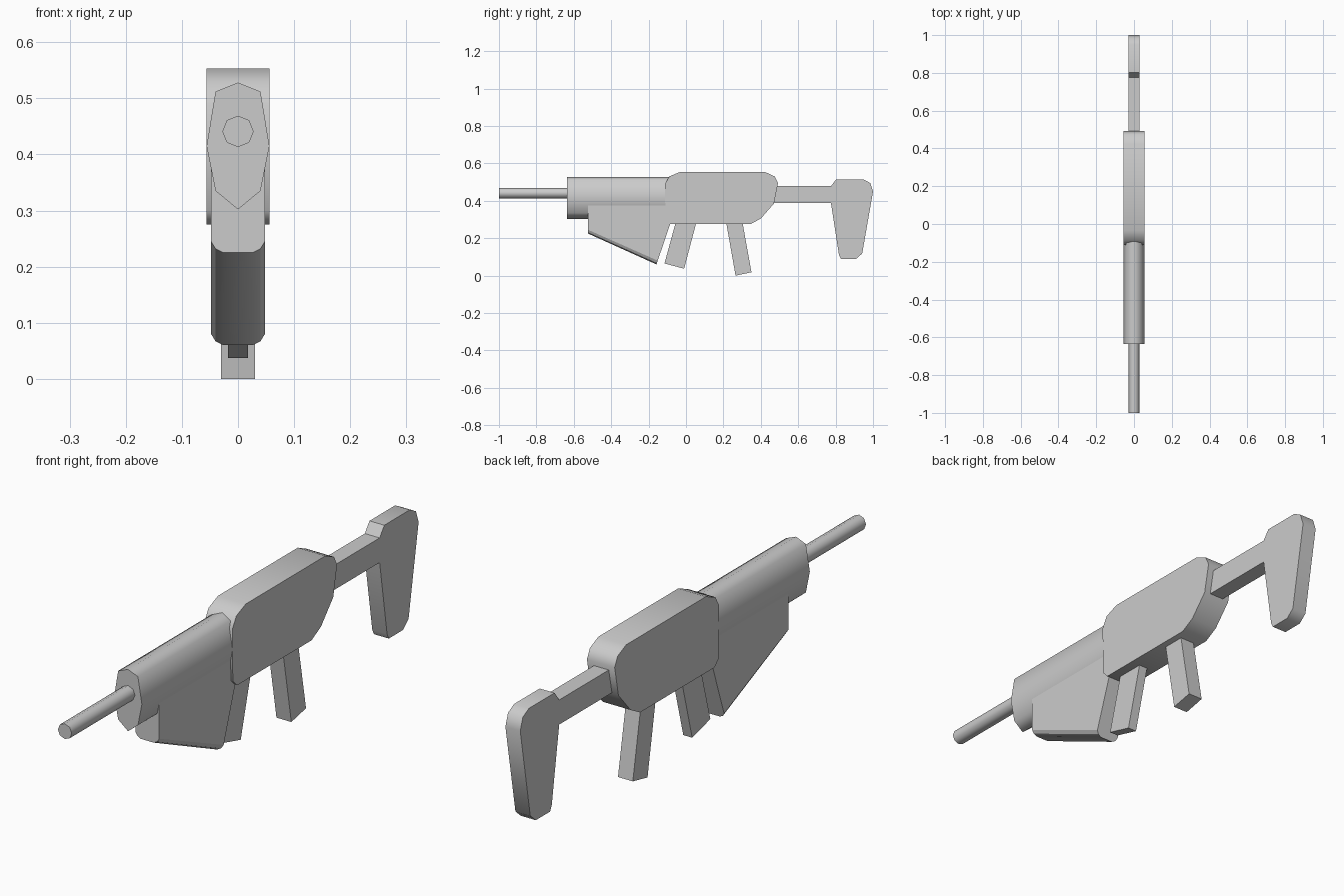
import bpy
import bmesh
from math import cos, sin, pi, radians

cube = bpy.data.objects.get("Cube")
if cube:
    bpy.data.objects.remove(cube, do_unlink=True)

grey = bpy.data.materials.new("mid grey")
grey.use_nodes = True
colour = (0.6, 0.6, 0.6, 1)
grey.diffuse_color = colour
grey.node_tree.nodes["Principled BSDF"].inputs["Base Color"].default_value = colour


def loft(name, first, second, smooth=50):
    """Skin two matching rings of points and cap both ends."""
    bm = bmesh.new()
    a = [bm.verts.new(p) for p in first]
    b = [bm.verts.new(p) for p in second]
    bm.faces.new(a)
    bm.faces.new(b)
    for i in range(len(a)):
        j = (i + 1) % len(a)
        bm.faces.new((a[i], a[j], b[j], b[i]))
    bmesh.ops.recalc_face_normals(bm, faces=bm.faces)
    mesh = bpy.data.meshes.new(name)
    bm.to_mesh(mesh)
    bm.free()
    mesh.materials.append(grey)
    obj = bpy.data.objects.new(name, mesh)
    bpy.context.collection.objects.link(obj)
    bpy.ops.object.select_all(action="DESELECT")
    obj.select_set(True)
    bpy.context.view_layer.objects.active = obj
    bpy.ops.object.shade_smooth_by_angle(angle=radians(smooth))


def plate(name, profile, half_width):
    """Side profile (y, z) given thickness across x."""
    loft(name, [(-half_width, y, z) for y, z in profile],
         [(half_width, y, z) for y, z in profile])


def tube(name, section, front, back, smooth=50):
    """Section (x, z) run along y."""
    loft(name, [(x, front, z) for x, z in section],
         [(x, back, z) for x, z in section], smooth)


# Barrel
tube("barrel", [(0.028 * cos(i * pi / 4), 0.441 + 0.028 * sin(i * pi / 4))
                for i in range(8)], -1, -0.6)

# Handguard: a tall eight-sided tube
tube("handguard", [(0, 0.528), (0.04, 0.512), (0.056, 0.415), (0.04, 0.335),
                   (0, 0.302), (-0.04, 0.335), (-0.056, 0.415), (-0.04, 0.512)],
     -0.635, -0.05, 80)

# Receiver
plate("receiver", [(-0.11, 0.30), (-0.112, 0.49), (-0.09, 0.53), (-0.035, 0.553),
                   (0.425, 0.553), (0.475, 0.53), (0.492, 0.495), (0.47, 0.385),
                   (0.40, 0.305), (0.345, 0.275), (-0.085, 0.275)], 0.056)


# Lower block: chamfered underside sloping down to a slanted back
def block_ring(y, bottom, slant):
    half = [(0.048, 0.40), (0.048, bottom + 0.02),
            (0.04, bottom + 0.007), (0.026, bottom)]
    ring = half + [(-x, z) for x, z in reversed(half)]
    return [(x, y + (z - bottom) * slant, z) for x, z in ring]


loft("lower_block", block_ring(-0.524, 0.225, 0), block_ring(-0.158, 0.06, 0.34), 30)

# Angled grips
plate("front_grip", [(-0.115, 0.065), (-0.01, 0.037), (0.07, 0.34), (-0.04, 0.34)], 0.018)
plate("rear_grip", [(0.265, 0.0), (0.35, 0.018), (0.292, 0.34), (0.205, 0.34)], 0.03)

# Shoulder stock
plate("stock", [(0.44, 0.478), (0.775, 0.478), (0.802, 0.514), (0.95, 0.514),
                (0.985, 0.495), (1.0, 0.45), (0.942, 0.118), (0.91, 0.09),
                (0.828, 0.09), (0.818, 0.11), (0.775, 0.388), (0.44, 0.388)], 0.03)
